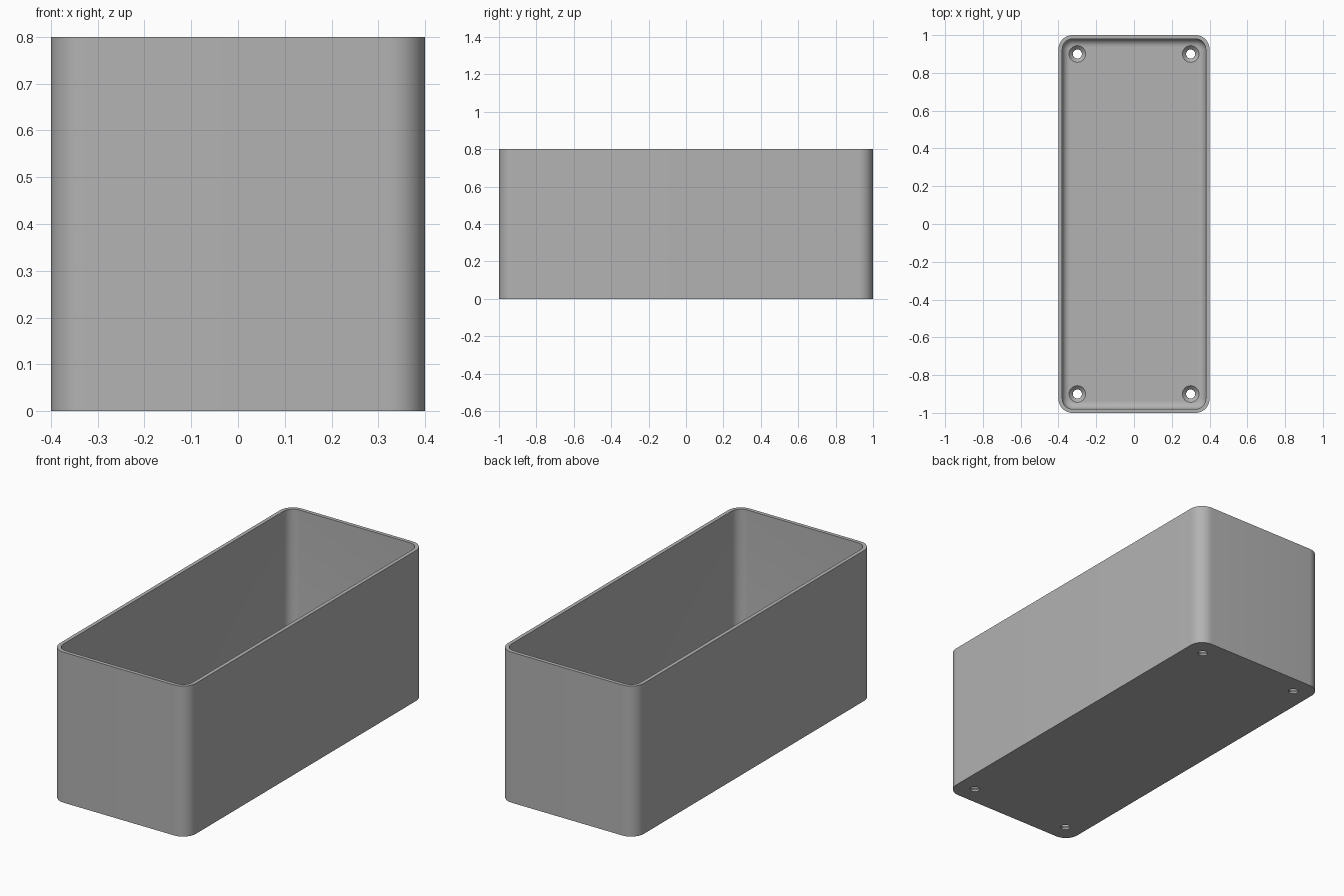
import bpy, bmesh, math
from math import sin, cos, pi

if "Cube" in bpy.data.objects:
    bpy.data.objects.remove(bpy.data.objects["Cube"])

HALF_X, HALF_Y, HEIGHT = 0.4, 1.0, 0.8
CORNER, WALL, FLOOR, FILLET = 0.075, 0.02, 0.03, 0.04
ARC = 12

grey = bpy.data.materials.new("plain grey")
grey.use_nodes = True
colour = (0.45, 0.45, 0.45, 1)
grey.diffuse_color = colour
grey.node_tree.nodes["Principled BSDF"].inputs["Base Color"].default_value = colour


def rounded_ring(bm, inset, z):
    """Rounded rectangle of vertices, inset from the outer outline."""
    r = CORNER - inset
    cx, cy = HALF_X - CORNER, HALF_Y - CORNER
    ring = []
    for quarter, (sx, sy) in enumerate([(1, 1), (-1, 1), (-1, -1), (1, -1)]):
        for i in range(ARC + 1):
            a = (quarter + i / ARC) * pi / 2
            ring.append(bm.verts.new((sx * cx + r * cos(a), sy * cy + r * sin(a), z)))
    return ring


def skin(bm, rings):
    """Join successive rings with quads and cap both ends."""
    for low, high in zip(rings, rings[1:]):
        n = len(low)
        for i in range(n):
            j = (i + 1) % n
            bm.faces.new((low[i], low[j], high[j], high[i]))
    bm.faces.new(rings[0][::-1])
    bm.faces.new(rings[-1])


def make_object(name, bm):
    bmesh.ops.recalc_face_normals(bm, faces=bm.faces)
    mesh = bpy.data.meshes.new(name)
    bm.to_mesh(mesh)
    bm.free()
    mesh.materials.append(grey)
    obj = bpy.data.objects.new(name, mesh)
    bpy.context.collection.objects.link(obj)
    return obj


# Open tray: outer wall, rim, inner wall, floor fillet, floor
bm = bmesh.new()
profile = [(0, 0), (0, HEIGHT), (WALL, HEIGHT)]
for i in range(9):
    a = i / 8 * pi / 2
    profile.append((WALL + FILLET * (1 - cos(a)), FLOOR + FILLET * (1 - sin(a))))
skin(bm, [rounded_ring(bm, min(inset, CORNER - 0.002), z) for inset, z in profile])
box = make_object("open_box", bm)

# Countersunk screw holes, one near each corner
bm = bmesh.new()
screw_profile = [(0.024, -0.05), (0.024, 0.01), (0.046, FLOOR + 0.002), (0.046, 0.15)]
for sx in (-1, 1):
    for sy in (-1, 1):
        skin(bm, [[bm.verts.new((sx * 0.3 + r * cos(k * pi / 16),
                                 sy * 0.9 + r * sin(k * pi / 16), z))
                   for k in range(32)] for r, z in screw_profile])
cutter = make_object("screw_hole_cutter", bm)
cutter.hide_render = True

cut = box.modifiers.new("screw holes", "BOOLEAN")
cut.operation = "DIFFERENCE"
cut.solver = "EXACT"
cut.object = cutter

bpy.ops.object.select_all(action="DESELECT")
box.select_set(True)
bpy.context.view_layer.objects.active = box
bpy.ops.object.modifier_apply(modifier=cut.name)
bpy.data.objects.remove(cutter)
bpy.ops.object.shade_smooth_by_angle(angle=math.radians(35))
